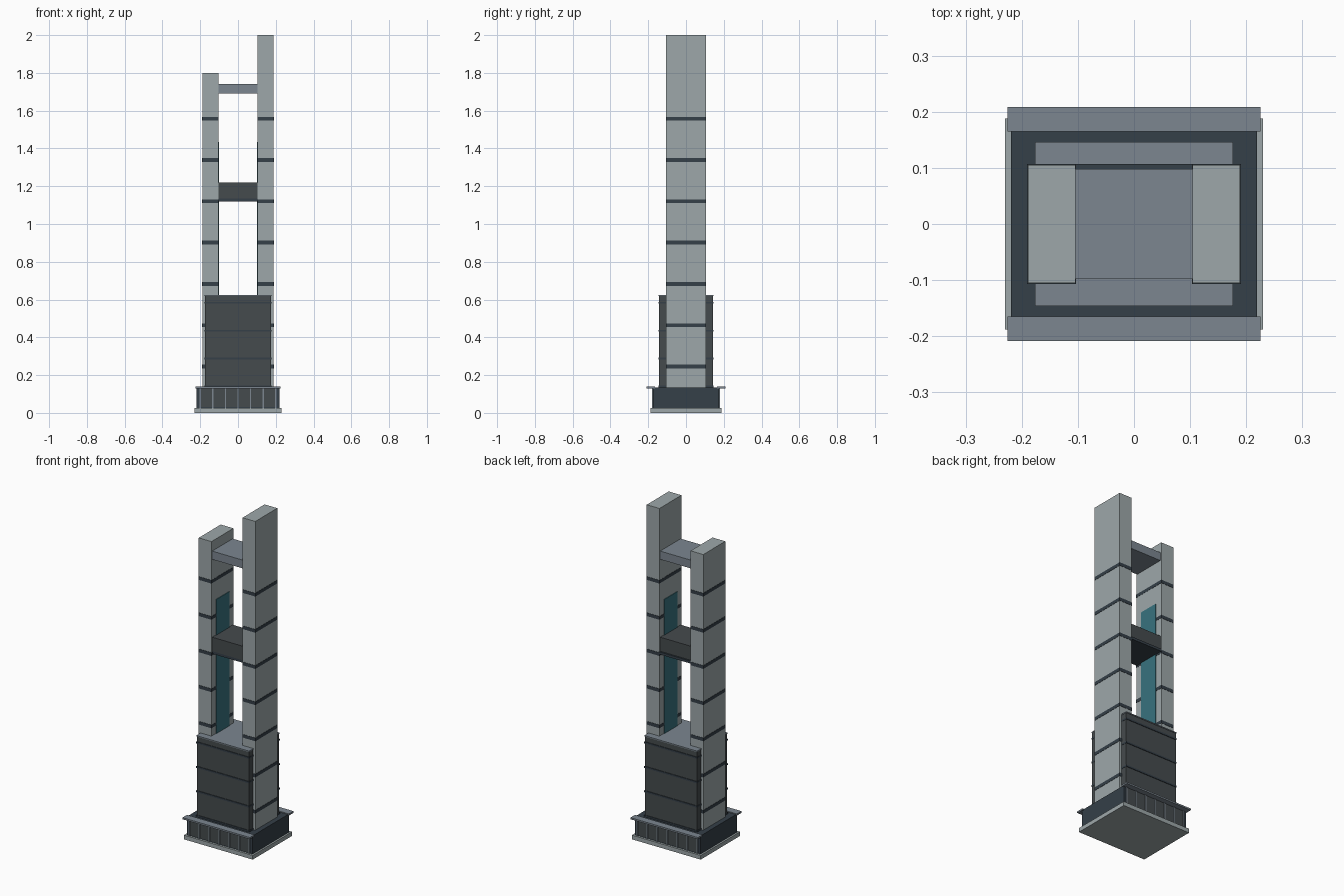
import bpy, bmesh
from mathutils import Matrix, Vector

if "Cube" in bpy.data.objects:
    bpy.data.objects.remove(bpy.data.objects["Cube"])


def material(name, rgb):
    m = bpy.data.materials.new(name)
    m.diffuse_color = (*rgb, 1)
    m.use_nodes = True
    m.node_tree.nodes["Principled BSDF"].inputs["Base Color"].default_value = m.diffuse_color
    return m


CONCRETE = material("concrete", (0.34, 0.39, 0.40))
SLATE = material("slate", (0.20, 0.24, 0.28))
NAVY = material("navy_trim", (0.035, 0.05, 0.065))
GLASS = material("dark_cladding", (0.06, 0.07, 0.075))
TEAL = material("teal_glass", (0.04, 0.17, 0.21))


def boxes(name, mat, spans):
    """One object from boxes given as (x0, x1, y0, y1, z0, z1)."""
    bm = bmesh.new()
    for x0, x1, y0, y1, z0, z1 in spans:
        mid = Vector((x0 + x1, y0 + y1, z0 + z1)) / 2
        size = Matrix.Diagonal((x1 - x0, y1 - y0, z1 - z0, 1))
        bmesh.ops.create_cube(bm, size=1, matrix=Matrix.Translation(mid) @ size)
    mesh = bpy.data.meshes.new(name)
    bm.to_mesh(mesh)
    bm.free()
    ob = bpy.data.objects.new(name, mesh)
    bpy.context.collection.objects.link(ob)
    mesh.materials.append(mat)
    return ob


def centred(x, y, z0, z1):
    return (-x, x, -y, y, z0, z1)


# Podium
boxes("base_slab", CONCRETE, [centred(0.23, 0.188, 0, 0.025)])
boxes("podium_body", NAVY, [centred(0.219, 0.175, 0.025, 0.135)])

# Shopfront glazing, mullions and canopies on front and back
for side, s in (("front", -1), ("back", 1)):
    def facing(x0, x1, y0, y1, z0, z1):
        a, b = sorted((s * y0, s * y1))
        return (x0, x1, a, b, z0, z1)
    boxes(side + "_glazing", GLASS, [facing(-0.2, 0.2, 0.17, 0.177, 0.03, 0.128)])
    boxes(side + "_mullions", SLATE,
          [facing(x - 0.003, x + 0.003, 0.17, 0.181, 0.025, 0.13)
           for x in [-0.2 + i * 0.4 / 6 for i in range(7)]])
    boxes(side + "_canopy", SLATE, [facing(-0.225, 0.225, 0.165, 0.2085, 0.13, 0.14)])

# Lower block between the towers
boxes("lower_block", GLASS, [centred(0.175, 0.143, 0.135, 0.62)])
boxes("lower_block_roof", SLATE, [centred(0.1765, 0.146, 0.619, 0.625)])
boxes("lower_block_bands", NAVY,
      [centred(0.1765, 0.1465, z - 0.005, z + 0.005) for z in (0.14, 0.288, 0.435, 0.583)])

# Twin towers with floor bands and inner glass strips
for side, s, top in (("left", -1, 1.8), ("right", 1, 2.0)):
    def wall(x0, x1, y, z0, z1):
        a, b = sorted((s * x0, s * x1))
        return (a, b, -y, y, z0, z1)
    boxes(side + "_tower", CONCRETE, [wall(0.104, 0.189, 0.105, 0.135, top)])
    boxes(side + "_tower_bands", NAVY,
          [wall(0.103, 0.1905, 0.1065, z - 0.01, z + 0.01)
           for z in [0.246 + 0.2185 * i for i in range(7)]])
    boxes(side + "_glass_strip", TEAL, [wall(0.1, 0.106, 0.06, 0.6, 1.435)])

# Sky bridges
boxes("lower_bridge", GLASS, [centred(0.105, 0.098, 1.135, 1.22)])
boxes("lower_bridge_soffit", NAVY, [(-0.105, 0.105, -0.098, 0.107, 1.12, 1.135)])
boxes("upper_bridge", SLATE, [centred(0.105, 0.098, 1.69, 1.74)])
